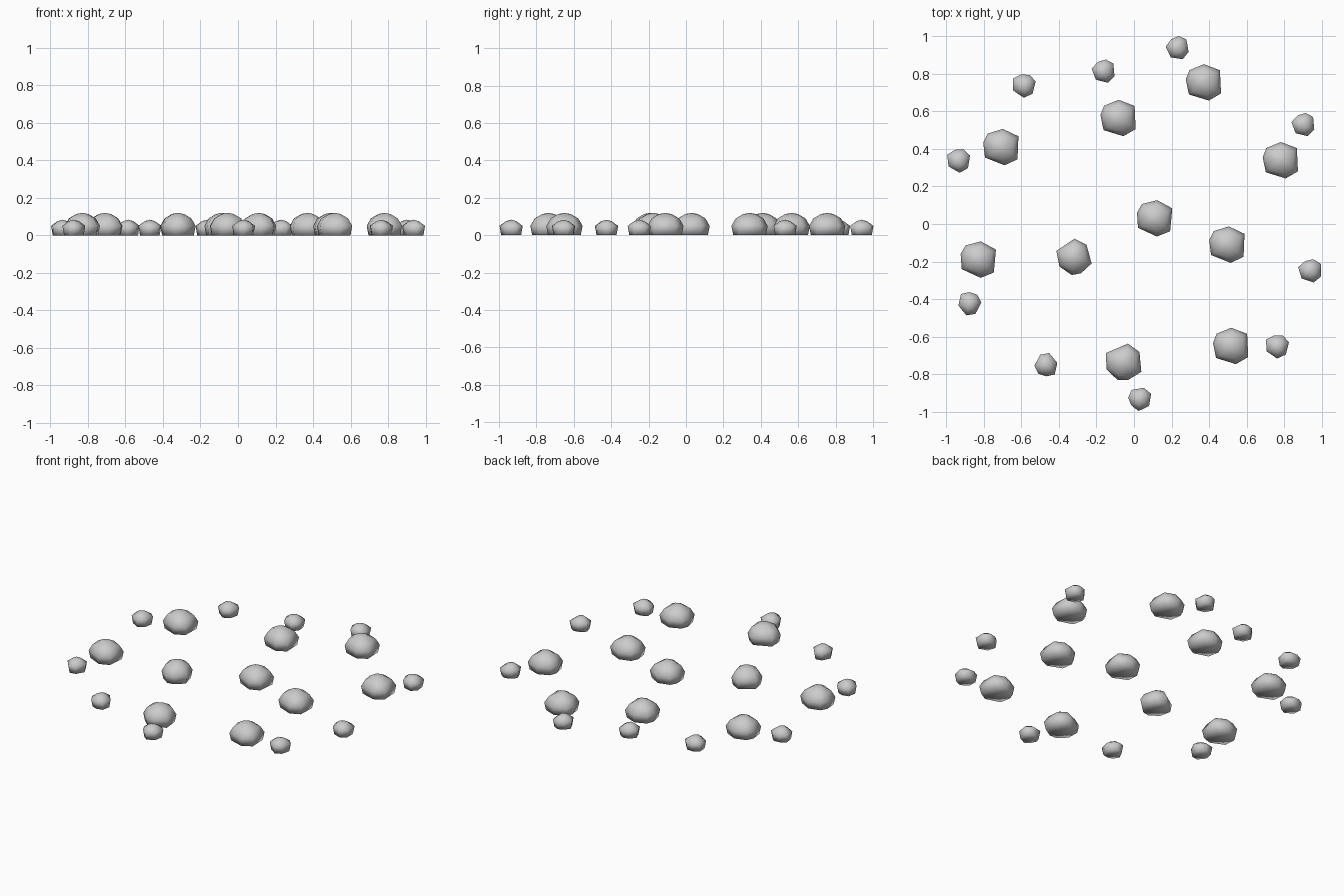
import bpy, bmesh
from math import radians, cos, sin

if "Cube" in bpy.data.objects:
    bpy.data.objects.remove(bpy.data.objects["Cube"])

# Irregular rock outlines: (angle in degrees, relative radius)
BIG = [(90, .96), (37, 1.06), (-33, 1.08), (-75, 1.0), (-141, 1.02), (171, .97), (140, 1.0)]
SMALL = [(82, 1.0), (40, 1.1), (-19, 1.1), (-63, 1.1), (-126, 1.0), (175, 1.05), (127, .9)]


def rock(name, outline, rings, top, size, x, y, turn):
    """Stack scaled outlines, close with an apex, fit to the given footprint."""
    pts = [(r * cos(radians(a + turn)), r * sin(radians(a + turn)))
           for a, r in reversed(outline)]
    lo = [min(p[i] for p in pts) for i in (0, 1)]
    hi = [max(p[i] for p in pts) for i in (0, 1)]
    pts = [tuple((p[i] - (lo[i] + hi[i]) / 2) * size[i] / (hi[i] - lo[i])
                 for i in (0, 1)) for p in pts]
    bm = bmesh.new()
    loops = [[bm.verts.new((px * s, py * s, z)) for px, py in pts] for z, s in rings]
    apex = bm.verts.new((0, 0, top))
    base = bm.verts.new((0, 0, 0))
    n = len(pts)
    for i in range(n):
        j = (i + 1) % n
        bm.faces.new((base, loops[0][j], loops[0][i]))
        for a, b in zip(loops, loops[1:]):
            bm.faces.new((a[i], a[j], b[j], b[i]))
        bm.faces.new((loops[-1][i], loops[-1][j], apex))
    bmesh.ops.recalc_face_normals(bm, faces=bm.faces)
    for f in bm.faces:
        f.smooth = True
    me = bpy.data.meshes.new(name)
    bm.to_mesh(me)
    bm.free()
    ob = bpy.data.objects.new(name, me)
    ob.location = (x, y, 0)
    bpy.context.collection.objects.link(ob)


# Large rocks: x, y, turn
for i, (x, y, t) in enumerate([
        (.37, .755, 0), (-.085, .565, 0), (-.71, .41, -5), (.78, .34, 0),
        (.11, .03, -8), (-.83, -.19, -8), (-.32, -.175, 122), (.495, -.11, -5),
        (.515, -.65, 0), (-.055, -.735, 112)]):
    rock(f"large_rock_{i + 1}", BIG,
         [(0, .9), (.05, 1), (.09, .76), (.113, .35)], .12, (.188, .194), x, y, t)

# Small rocks around the edge
for i, (x, y, t) in enumerate([
        (.23, .94, 0), (-.165, .815, -5), (-.585, .735, -25), (.90, .53, -5),
        (-.935, .335, -20), (.936, -.25, -10), (-.875, -.425, -40),
        (-.47, -.75, 140), (.765, -.655, -25), (.03, -.935, 90)]):
    rock(f"small_rock_{i + 1}", SMALL,
         [(0, .86), (.05, 1), (.075, .45)], .083, (.122, .124), x, y, t)
